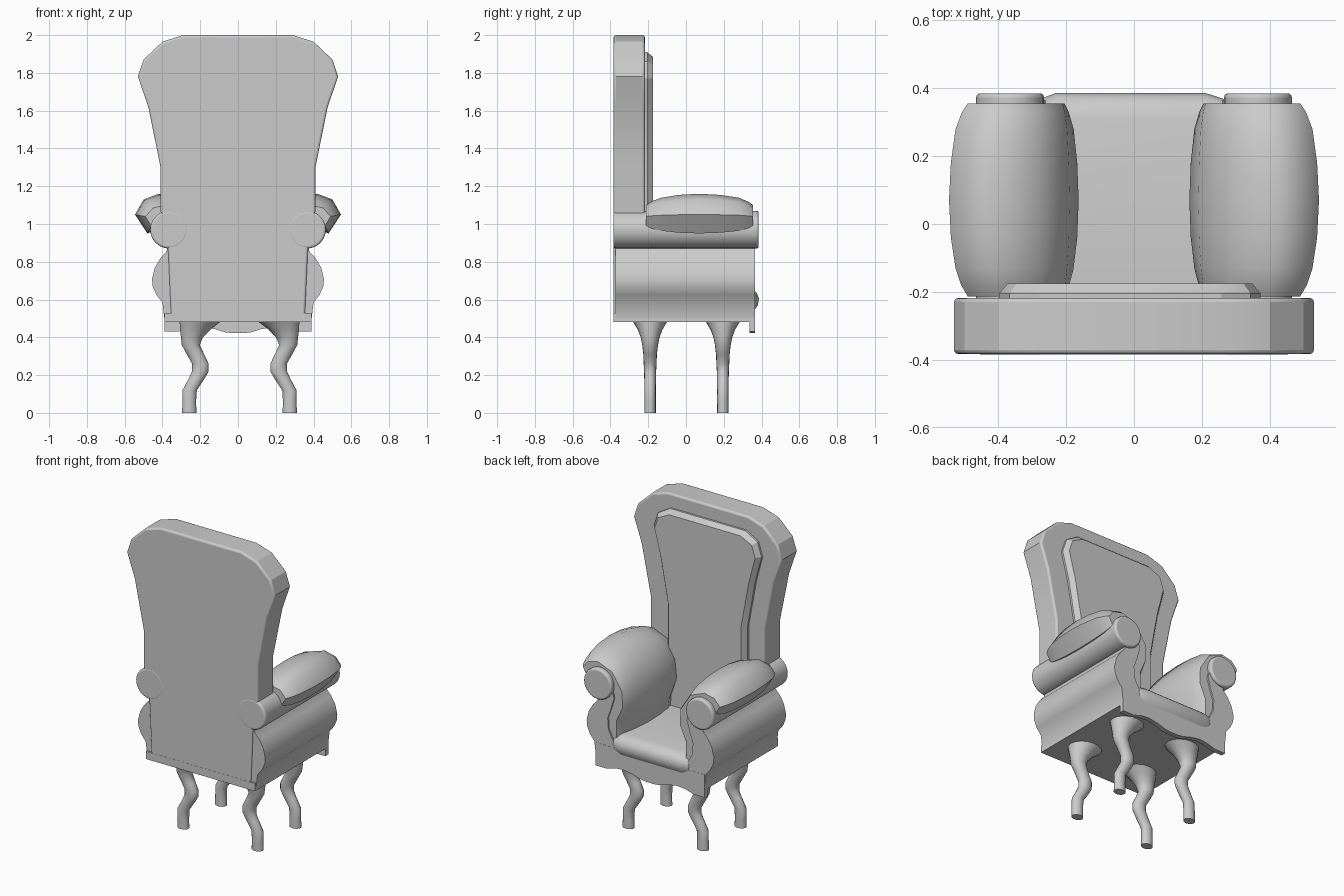
import bpy, bmesh, math


def finish(name, bm, bevel=0.0, angle=35):
    bmesh.ops.recalc_face_normals(bm, faces=bm.faces)
    me = bpy.data.meshes.new(name)
    bm.to_mesh(me)
    bm.free()
    ob = bpy.data.objects.new(name, me)
    bpy.context.collection.objects.link(ob)
    if bevel:
        mod = ob.modifiers.new("soft_edge", "BEVEL")
        mod.width, mod.segments = bevel, 3
        mod.limit_method, mod.angle_limit = "ANGLE", math.radians(50)
    bpy.ops.object.select_all(action="DESELECT")
    ob.select_set(True)
    bpy.context.view_layer.objects.active = ob
    bpy.ops.object.shade_smooth_by_angle(angle=math.radians(angle))
    return ob


def loft(name, rings, bevel=0.0, angle=35):
    """Skin a list of equal-length point rings and cap both ends."""
    bm = bmesh.new()
    rows = [[bm.verts.new(p) for p in r] for r in rings]
    n = len(rows[0])
    for a, b in zip(rows, rows[1:]):
        for i in range(n):
            j = (i + 1) % n
            bm.faces.new((a[i], a[j], b[j], b[i]))
    bm.faces.new(rows[0])
    bm.faces.new(rows[-1])
    return finish(name, bm, bevel, angle)


def extrude_y(name, profile, y0, y1, bevel=0.0, angle=35):
    return loft(name, [[(x, y, z) for x, z in profile] for y in (y0, y1)], bevel, angle)


def mirrored(half, shift=0.0):
    return [(x + shift, z) for x, z in half] + [(shift - x, z) for x, z in reversed(half)]


# Tall flared back
back = [(0.29, 2.0), (0.40, 1.965), (0.50, 1.87), (0.53, 1.78), (0.475, 1.62),
        (0.41, 1.30), (0.41, 1.07), (0.37, 0.86), (0.355, 0.53), (0.355, 0.48)]
extrude_y("back", mirrored(back), -0.383, -0.218, 0.012, 20)

# Chamfered upholstered panel on the back
panel = [(0.27, 1.91), (0.355, 1.86), (0.385, 1.77), (0.34, 1.6),
         (0.285, 1.3), (0.285, 0.6)]
inner = [(0.255, 1.885), (0.335, 1.845), (0.36, 1.77), (0.315, 1.6),
         (0.26, 1.3), (0.26, 0.6)]
loft("back_panel", [[(x, y, z) for x, z in mirrored(p, -0.012)]
                    for p, y in ((panel, -0.23), (panel, -0.205), (inner, -0.175))], 0, 25)

# Base frame and scalloped front apron
for nm, y0, z1 in (("base", -0.37, 0.58), ("rear_rail", -0.384, 0.53)):
    extrude_y(nm, mirrored([(0.39, z1), (0.39, 0.48)]), y0, 0.36)
apron = [(0.39, 0.58), (0.39, 0.432), (0.31, 0.432), (0.25, 0.45), (0.19, 0.455),
         (0.12, 0.443), (0.07, 0.427), (0.03, 0.422)]
extrude_y("front_apron", mirrored(apron), 0.335, 0.366)

# Seat cushion with rounded front
seat = [(-0.22, 0.54), (-0.22, 0.655), (0.31, 0.665), (0.35, 0.655),
        (0.375, 0.635), (0.386, 0.605), (0.38, 0.57), (0.36, 0.54)]
loft("seat", [[(x, y * k, z) for y, z in seat]
              for x, k in ((-0.28, 0.95), (-0.23, 1), (0.21, 1), (0.27, 0.95))], 0.01)

# S-shaped arm body, scroll roll and bulging arm pad
arm = [(0.39, 0.50), (0.40, 0.585), (0.432, 0.625), (0.452, 0.67), (0.455, 0.71),
       (0.44, 0.77), (0.41, 0.82), (0.378, 0.855), (0.37, 0.89), (0.38, 0.97),
       (0.28, 0.97), (0.26, 0.90), (0.28, 0.83), (0.305, 0.76), (0.30, 0.69),
       (0.27, 0.63), (0.24, 0.57), (0.24, 0.50)]
pad_mid = [(0.48, 0.95), (0.545, 1.05), (0.50, 1.13), (0.42, 1.16), (0.28, 1.12),
           (0.19, 0.98), (0.163, 0.84), (0.19, 0.70), (0.22, 0.60)]
pad_end = [(0.46, 0.99), (0.49, 1.04), (0.45, 1.085), (0.38, 1.10), (0.28, 1.06),
           (0.21, 0.95), (0.205, 0.85), (0.25, 0.75), (0.25, 0.60)]
pad_in = [(0.33, 0.60), (0.36, 0.90), (0.40, 0.98)]
stations = [(-0.213, 0), (-0.18, 0.35), (-0.13, 0.65), (-0.04, 0.9), (0.07, 1),
            (0.18, 0.9), (0.28, 0.65), (0.33, 0.3), (0.355, 0)]
for side, s in (("left", -1), ("right", 1)):
    extrude_y(side + "_arm_body", [(s * x, z) for x, z in arm], -0.372, 0.365)
    roll = [(s * 0.365 + 0.1 * math.cos(a), 0.97 + 0.1 * math.sin(a))
            for a in (math.tau * i / 24 for i in range(24))]
    extrude_y(side + "_arm_roll", roll, -0.384, 0.385, 0.012)
    rings = []
    for y, t in stations:
        ring = [(a[0] + (b[0] - a[0]) * t, a[1] + (b[1] - a[1]) * t)
                for a, b in zip(pad_end, pad_mid)] + pad_in
        rings.append([(s * x, y, z) for x, z in ring])
    loft(side + "_arm_pad", rings, 0, 45)

# Cabriole legs: (z, x centre, x radius, y radius)
leg = [(0, 0.266, 0.038, 0.03), (0.06, 0.266, 0.036, 0.03), (0.12, 0.264, 0.038, 0.03),
       (0.18, 0.228, 0.042, 0.031), (0.22, 0.207, 0.044, 0.032), (0.26, 0.207, 0.044, 0.034),
       (0.31, 0.233, 0.046, 0.036), (0.36, 0.258, 0.048, 0.042), (0.40, 0.252, 0.058, 0.05),
       (0.44, 0.235, 0.08, 0.065), (0.485, 0.207, 0.11, 0.092)]
for depth, yc in (("rear", -0.19), ("seat_side", 0.195)):
    for side, s in (("left", -1), ("right", 1)):
        rings = [[(s * x + 0.008 + rx * math.cos(a), yc + ry * math.sin(a), z)
                  for a in (math.tau * i / 16 for i in range(16))]
                 for z, x, rx, ry in leg]
        loft(f"{depth}_{side}_leg", rings, 0, 50)
